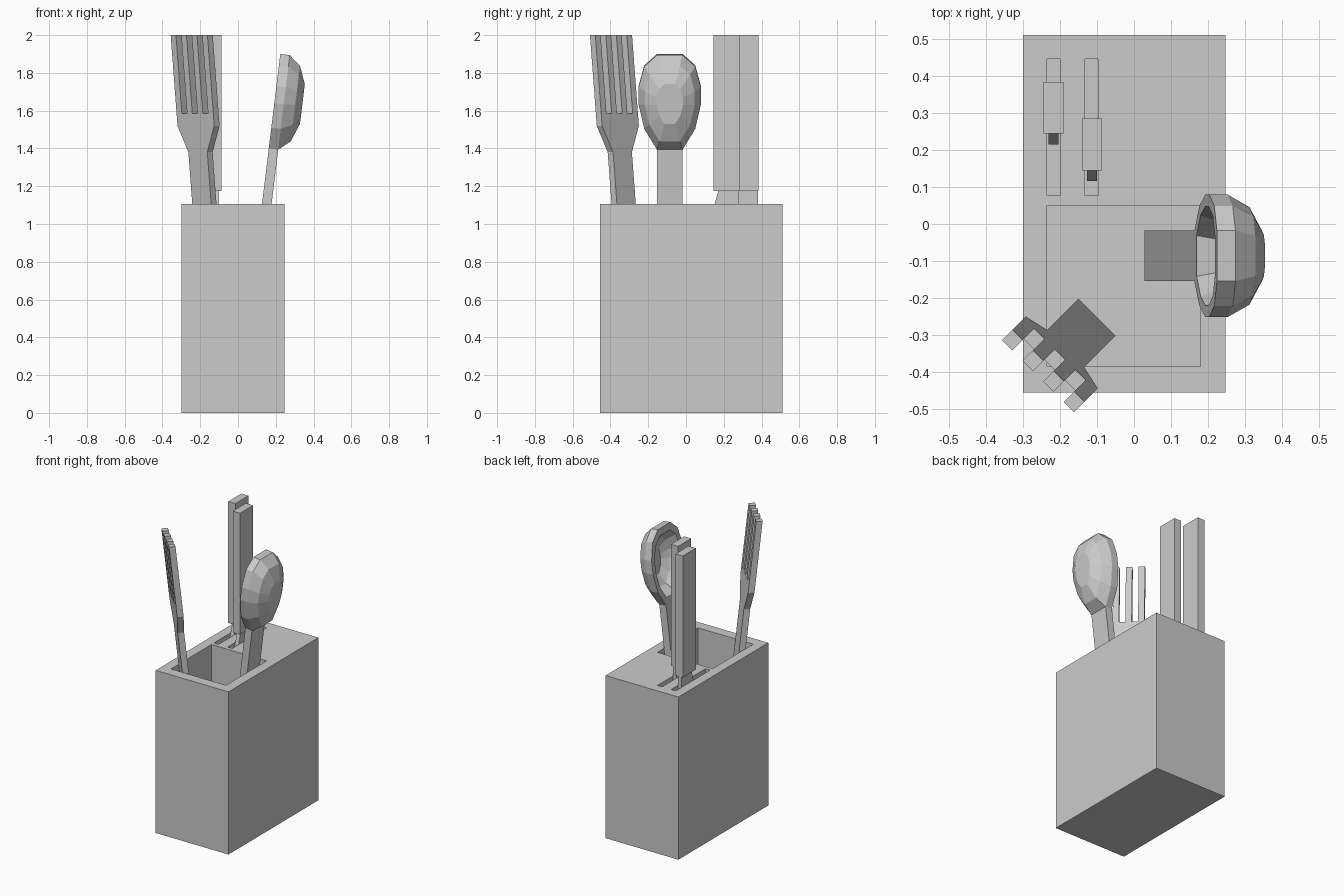
import bpy, bmesh
from mathutils import Vector

if "Cube" in bpy.data.objects:
    bpy.data.objects.remove(bpy.data.objects["Cube"])


def make(name, bm):
    bmesh.ops.recalc_face_normals(bm, faces=bm.faces)
    mesh = bpy.data.meshes.new(name)
    bm.to_mesh(mesh)
    bm.free()
    obj = bpy.data.objects.new(name, mesh)
    bpy.context.collection.objects.link(obj)
    return obj


def add_box(bm, x0, x1, y0, y1, z0, z1):
    verts = bmesh.ops.create_cube(bm, size=1)["verts"]
    for v in verts:
        v.co = Vector(((x0 + x1) / 2 + v.co.x * (x1 - x0),
                       (y0 + y1) / 2 + v.co.y * (y1 - y0),
                       (z0 + z1) / 2 + v.co.z * (z1 - z0)))


def loft(name, rings):
    """Skin a list of equal-length point loops and cap both ends."""
    bm = bmesh.new()
    loops = [[bm.verts.new(p) for p in ring] for ring in rings]
    n = len(loops[0])
    for a, b in zip(loops, loops[1:]):
        for i in range(n):
            j = (i + 1) % n
            bm.faces.new((a[i], a[j], b[j], b[i]))
    bm.faces.new(loops[0])
    bm.faces.new(loops[-1])
    return make(name, bm)


# Holder block with one utensil well and two knife slots
bm = bmesh.new()
add_box(bm, -0.30, 0.247, -0.455, 0.51, 0, 1.105)
block = make("holder_block", bm)
bm = bmesh.new()
add_box(bm, -0.235, 0.18, -0.385, 0.05, 0.22, 1.3)
for x0 in (-0.235, -0.132):
    add_box(bm, x0, x0 + 0.035, 0.077, 0.445, 0.22, 1.3)
cutter = make("well_cutter", bm)
cutter.hide_render = True
mod = block.modifiers.new("wells", "BOOLEAN")
mod.operation = "DIFFERENCE"
mod.solver = "EXACT"
mod.object = cutter
bpy.context.view_layer.objects.active = block
bpy.ops.object.modifier_apply(modifier=mod.name)
bpy.data.objects.remove(cutter)

# Knives: box handle and a blade reaching down into its slot
blade = [(0, 1.175), (-0.11, 1.175), (-0.13, 1.105), (-0.165, 0.98),
         (-0.165, 0.55), (-0.10, 0.38), (0, 0.28)]
for i, (x, back) in enumerate(((-0.2175, 0.384), (-0.1135, 0.285)), 1):
    bm = bmesh.new()
    add_box(bm, x - 0.027, x + 0.027, back - 0.14, back, 1.175, 2.0)
    make(f"knife_handle_{i}", bm)
    loft(f"knife_blade_{i}",
         [[(x + s, back - 0.004 + y, z) for y, z in blade] for s in (-0.013, 0.013)])

# Fork: flat outline with four tines, turned 45 degrees and leaning outward
unit = 0.0393
outline = [(0.0707, 0.25), (0.0707, 1.38), (3.5 * unit, 1.52)]
for k in range(4):
    right = (3.5 - 2 * k) * unit
    outline += [(right, 2.0), (right - unit, 2.0)]
    if k < 3:
        outline += [(right - unit, 1.585), (right - 2 * unit, 1.585)]
outline += [(-3.5 * unit, 1.52), (-0.0707, 1.38), (-0.0707, 0.25)]


def fork_point(u, v, z):
    lean = 0.075 * (2 - z)
    r = 0.7071
    return (-0.245 + lean + (u + v) * r, -0.397 + lean + (v - u) * r, z)


loft("fork", [[fork_point(u, v, z) for u, z in outline] for v in (-0.02, 0.02)])

# Spoon: leaning handle and a faceted hollow bowl
SLOPE, SPOON_Y, BOWL_Z = 0.122, -0.086, 1.655


def spoon_point(depth, y, z):
    return (0.127 + SLOPE * (z - 1.105) + depth, SPOON_Y + y, z - SLOPE * depth)


loft("spoon_handle",
     [[spoon_point(d, y, z) for d, y in ((0, -0.068), (0, 0.068), (0.05, 0.068), (0.05, -0.068))]
      for z in (0.3, 1.41)])
half = [(0.068, 1.90), (0.135, 1.84), (0.165, 1.73), (0.165, 1.64), (0.135, 1.51), (0.068, 1.40)]
bowl = half + [(-y, z) for y, z in reversed(half)]
# (scale, depth) from the hollow floor, over the rim, to the outer bottom
section = [(0.36, 0.10), (0.62, 0.065), (0.81, 0.0), (1, 0), (1, 0.05), (0.8, 0.11), (0.42, 0.147)]
loft("spoon_bowl",
     [[spoon_point(d, y * s, BOWL_Z + (z - BOWL_Z) * s) for y, z in bowl] for s, d in section])
